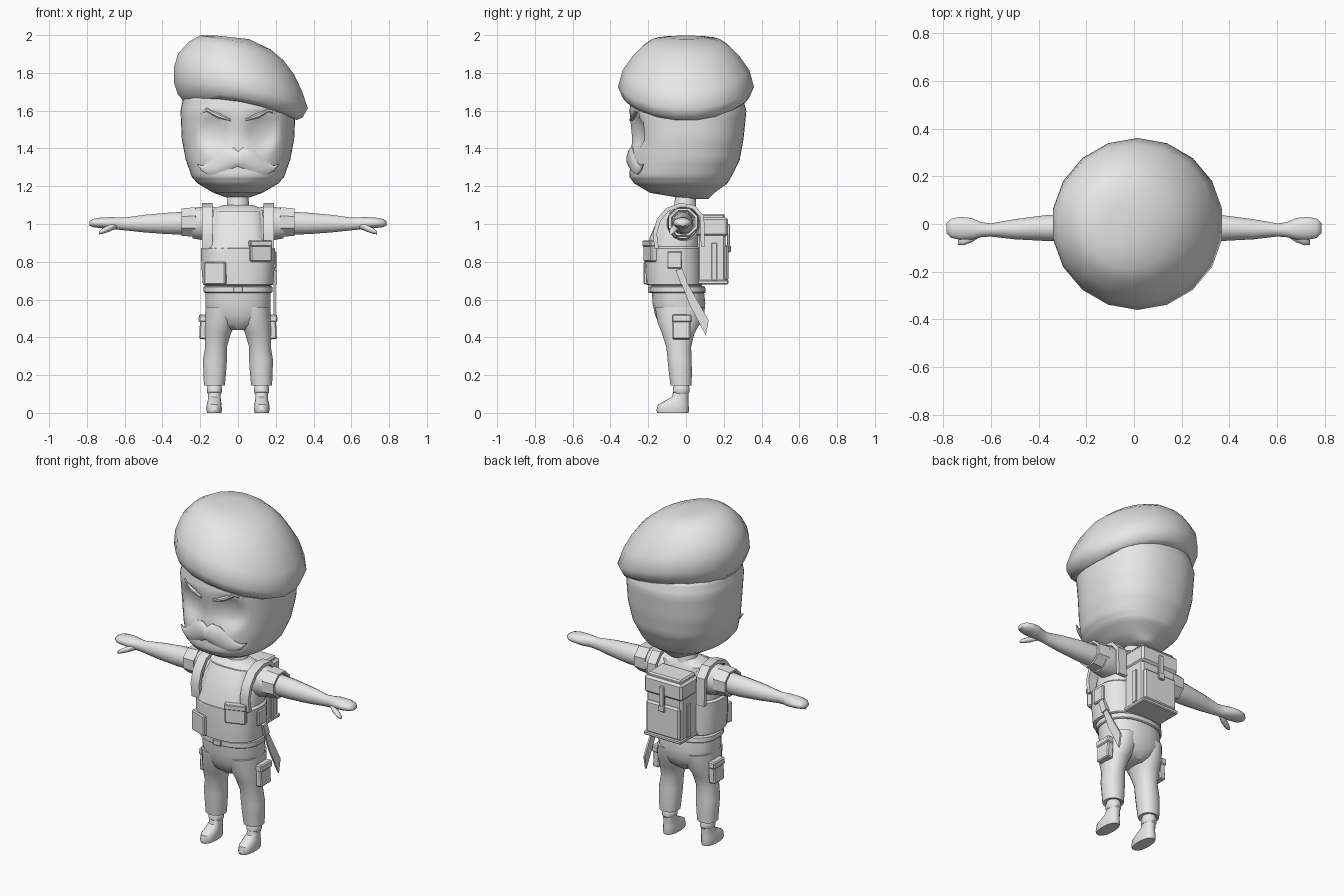
import bpy, bmesh, math
from mathutils import Matrix, Vector

GREY = bpy.data.materials.new("plain_grey")
GREY.diffuse_color = (0.8, 0.8, 0.8, 1)


def finish(bm, name, angle=35):
    bmesh.ops.recalc_face_normals(bm, faces=bm.faces)
    me = bpy.data.meshes.new(name)
    bm.to_mesh(me)
    bm.free()
    me.materials.append(GREY)
    me.shade_smooth()
    me.set_sharp_from_angle(angle=math.radians(angle))
    ob = bpy.data.objects.new(name, me)
    bpy.context.collection.objects.link(ob)
    return ob


def skin(name, rings, angle=35, shape=None):
    """Bridge rings of points and cap both ends."""
    bm = bmesh.new()
    rows = [[bm.verts.new(p) for p in r] for r in rings]
    n = len(rows[0])
    for a, b in zip(rows, rows[1:]):
        for i in range(n):
            j = (i + 1) % n
            bm.faces.new((a[i], a[j], b[j], b[i]))
    bm.faces.new(rows[0])
    bm.faces.new(rows[-1])
    if shape:
        for v in bm.verts:
            shape(v.co)
    return finish(bm, name, angle)


def loft(name, secs, axis="z", n=16, p=2.0, angle=35, sx=1, steps=1, shape=None):
    """Sections are (position, centre u, centre v, radius u, radius v)."""
    full = []
    for a, b in zip(secs, secs[1:]):
        full += [[x + (y - x) * k / steps for x, y in zip(a, b)] for k in range(steps)]
    full.append(secs[-1])
    rings = []
    for t, cu, cv, ru, rv in full:
        ring = []
        for i in range(n):
            w = 2 * math.pi * (i + 0.5) / n
            c, s = math.cos(w), math.sin(w)
            u = cu + ru * math.copysign(abs(c) ** (2 / p), c)
            v = cv + rv * math.copysign(abs(s) ** (2 / p), s)
            ring.append((u * sx, v, t) if axis == "z" else (t * sx, u, v))
        rings.append(ring)
    return skin(name, rings, angle, shape)


def fb(z, front, back, rx, cx=0):
    """Horizontal section from front and back y limits."""
    return (z, cx, (front + back) / 2, rx, (back - front) / 2)


def box(name, centre, size, bevel=0.008, turn=0, tilt=0):
    bm = bmesh.new()
    bmesh.ops.create_cube(bm, size=1)
    bmesh.ops.scale(bm, vec=size, verts=bm.verts)
    if bevel:
        bmesh.ops.bevel(bm, geom=bm.edges[:], offset=bevel, segments=1, affect="EDGES")
    m = Matrix.Translation(centre) @ Matrix.Rotation(turn, 4, "Z") @ Matrix.Rotation(tilt, 4, "Y")
    bmesh.ops.transform(bm, matrix=m, verts=bm.verts)
    return finish(bm, name, 25)


def ribbon(name, x, width, path, thick):
    """Flat band following a path of (y, z) points."""
    rings = []
    for i, (y, z) in enumerate(path):
        a, b = path[max(i - 1, 0)], path[min(i + 1, len(path) - 1)]
        d = Vector((b[0] - a[0], b[1] - a[1])).normalized()
        ny, nz = -d.y * thick / 2, d.x * thick / 2
        l, r = x - width / 2, x + width / 2
        rings.append([(l, y - ny, z - nz), (r, y - ny, z - nz), (r, y + ny, z + nz), (l, y + ny, z + nz)])
    return skin(name, rings, 30)


# Head with shallow eye sockets
def sockets(co):
    if co.y < -0.1:
        dx, dz = (abs(co.x) - 0.125) / 0.085, (co.z - 1.49) / 0.11
        co.y += 0.035 * max(0, 1 - (dx * dx + dz * dz) ** 1.5)


loft("head", [fb(1.133, 0, 0.12, 0.04), fb(1.165, -0.19, 0.15, 0.13), fb(1.215, -0.275, 0.22, 0.215),
              fb(1.25, -0.3, 0.24, 0.245), fb(1.34, -0.295, 0.285, 0.277), fb(1.45, -0.285, 0.305, 0.298),
              fb(1.6, -0.3, 0.32, 0.305), fb(1.67, -0.29, 0.3, 0.29), fb(1.72, -0.2, 0.2, 0.2)],
     n=56, p=2.3, angle=60, steps=4, shape=sockets)

# Moustache
half = [(0, 1.30, 1.385), (0.03, 1.285, 1.41), (0.08, 1.265, 1.40), (0.12, 1.257, 1.36),
        (0.16, 1.262, 1.325), (0.19, 1.278, 1.31), (0.215, 1.312, 1.317)]
cols = [(-x, a, b) for x, a, b in half[:0:-1]] + half
loft("moustache", [(x, -0.285 + 1.2 * x * x, (a + b) / 2, 0.032 - 0.12 * abs(x), (b - a) / 2)
                   for x, a, b in cols], axis="x", n=12)

# Eyebrows, slanting down to the middle
for s in (-1, 1):
    loft("eyebrow", [(0.04, -0.288, 1.55, 0.012, 0.008), (0.11, -0.28, 1.575, 0.014, 0.016),
                     (0.165, -0.255, 1.605, 0.014, 0.014), (0.205, -0.225, 1.58, 0.012, 0.005)],
         axis="x", n=8, sx=s)

# Beret: rings bent down towards one side
rings = []
for cx, rx, ry, a, b, c in [(0.01, 0.26, 0.26, 1.665, -0.162, -0.515), (0.01, 0.305, 0.31, 1.65, -0.162, -0.515),
                            (0.012, 0.335, 0.338, 1.675, -0.175, -0.44), (0.015, 0.36, 0.36, 1.73, -0.184, -0.364),
                            (0.0, 0.345, 0.335, 1.815, -0.187, -0.43), (-0.01, 0.312, 0.28, 1.89, -0.187, -0.488),
                            (-0.01, 0.255, 0.235, 1.935, -0.2, -0.35), (-0.015, 0.19, 0.19, 1.965, -0.2, -0.2),
                            (-0.03, 0.09, 0.09, 1.985, -0.11, 0)]:
    ring = []
    for i in range(18):
        w = 2 * math.pi * (i + 0.5) / 18
        x = cx + rx * math.cos(w)
        ring.append((x, ry * math.sin(w), min(2, a + b * x + c * x * x)))
    rings.append(ring)
skin("beret", rings, 60)

# Neck, shirt, vest and belt
loft("neck", [fb(1.04, -0.08, 0.07, 0.08), fb(1.09, -0.065, 0.055, 0.062), fb(1.17, -0.055, 0.055, 0.052)])
loft("shirt", [fb(0.64, -0.18, 0.085, 0.17), fb(0.85, -0.195, 0.075, 0.185), fb(0.93, -0.18, 0.075, 0.18),
               fb(1.01, -0.145, 0.075, 0.17), fb(1.07, -0.105, 0.065, 0.15), fb(1.1, -0.06, 0.04, 0.08)],
     n=28, p=2.5)
loft("vest", [fb(0.675, -0.2, 0.085, 0.178), fb(0.68, -0.212, 0.09, 0.187), fb(0.78, -0.215, 0.088, 0.195),
              fb(0.87, -0.21, 0.085, 0.197), fb(0.88, -0.195, 0.078, 0.185)], n=28, p=2.5)
loft("vest_chest", [fb(0.86, -0.21, -0.05, 0.165), fb(0.93, -0.192, -0.05, 0.135), fb(1.01, -0.157, -0.03, 0.13),
                    fb(1.07, -0.115, -0.02, 0.12)], n=24, p=2.5)
loft("belt", [fb(0.635, -0.185, 0.1, 0.178), fb(0.64, -0.192, 0.105, 0.183), fb(0.667, -0.192, 0.102, 0.183),
              fb(0.672, -0.18, 0.09, 0.175)], n=28, p=2.4)
box("belt_buckle", (0, -0.192, 0.653), (0.05, 0.02, 0.034), 0.004)

# Vest pouches
box("high_pouch", (0.117, -0.187, 0.855), (0.118, 0.04, 0.11), 0.006, 0.35)
box("low_pouch", (-0.117, -0.187, 0.74), (0.118, 0.04, 0.12), 0.006, -0.35)
box("high_pouch_flap", (0.118, -0.191, 0.897), (0.122, 0.042, 0.03), 0.004, 0.35)
box("side_pouch", (0.19, -0.06, 0.81), (0.03, 0.08, 0.09), 0.006)

# Trousers
loft("hips", [fb(0.44, -0.11, 0.04, 0.05), fb(0.47, -0.145, 0.075, 0.12), fb(0.52, -0.165, 0.097, 0.168),
              fb(0.58, -0.178, 0.103, 0.174), fb(0.65, -0.182, 0.095, 0.174)], n=28, p=2.3)
for s in (-1, 1):
    loft("trouser_leg", [fb(0.15, -0.07, 0.02, 0.048, 0.125), fb(0.145, -0.083, 0.03, 0.056, 0.125),
                         fb(0.22, -0.092, 0.032, 0.061, 0.123), fb(0.28, -0.098, 0.03, 0.064, 0.122),
                         fb(0.35, -0.105, 0.028, 0.058, 0.116), fb(0.42, -0.128, 0.045, 0.071, 0.108),
                         fb(0.48, -0.152, 0.08, 0.083, 0.094), fb(0.56, -0.165, 0.092, 0.085, 0.087)],
         n=20, p=2.2, sx=s)
    # Thigh pocket with flap
    box("thigh_pocket", (s * 0.183, -0.025, 0.45), (0.04, 0.095, 0.12), 0.006, tilt=-s * 0.05)
    box("thigh_pocket_flap", (s * 0.187, -0.023, 0.5), (0.042, 0.103, 0.04), 0.006, tilt=-s * 0.05)
    # Boot and sock
    loft("sock", [fb(0.1, -0.06, 0.012, 0.035, 0.125), fb(0.11, -0.071, 0.02, 0.041, 0.125),
                  fb(0.13, -0.071, 0.02, 0.041, 0.125), fb(0.155, -0.06, 0.012, 0.034, 0.125)], sx=s)
    loft("boot", [fb(0, -0.152, 0.013, 0.038, 0.126), fb(0.012, -0.157, 0.016, 0.041, 0.126),
                  fb(0.045, -0.148, 0.014, 0.04, 0.126), fb(0.062, -0.115, 0.013, 0.036, 0.125),
                  fb(0.085, -0.074, 0.013, 0.033, 0.125), fb(0.12, -0.066, 0.014, 0.034, 0.125)],
         n=18, p=2.3, sx=s)
    # Sleeve and rolled cuff
    loft("sleeve", [(0.07, -0.015, 1.01, 0.07, 0.07), (0.14, -0.015, 1.0, 0.088, 0.095),
                    (0.24, -0.015, 1.005, 0.08, 0.083)], axis="x", n=16, sx=s)
    loft("sleeve_cuff", [(0.222, -0.015, 1.008, 0.075, 0.075), (0.226, -0.015, 1.01, 0.088, 0.085),
                         (0.3, -0.015, 1.01, 0.083, 0.078), (0.3, -0.015, 1.01, 0.068, 0.066),
                         (0.285, -0.015, 1.01, 0.06, 0.06)], axis="x", n=8, sx=s, angle=30)
    # Arm with hand, then thumb
    loft("arm", [(0.26, -0.015, 1.005, 0.057, 0.062), (0.37, -0.017, 1.003, 0.055, 0.058),
                 (0.5, -0.022, 1.002, 0.043, 0.047), (0.6, -0.025, 1.0, 0.028, 0.034),
                 (0.64, -0.024, 1.003, 0.032, 0.033), (0.68, -0.02, 1.005, 0.046, 0.032),
                 (0.73, -0.018, 1.006, 0.049, 0.028), (0.765, -0.018, 1.005, 0.041, 0.023),
                 (0.785, -0.018, 1.003, 0.022, 0.013)], axis="x", n=16, sx=s, angle=60)
    loft("thumb", [(0.64, -0.035, 0.995, 0.016, 0.018), (0.68, -0.058, 0.978, 0.02, 0.018),
                   (0.715, -0.072, 0.963, 0.018, 0.015), (0.737, -0.078, 0.953, 0.01, 0.008)],
         axis="x", n=10, sx=s, angle=60)
    # Pack shoulder strap
    ribbon("shoulder_strap", s * 0.163, 0.055, [(-0.155, 0.87), (-0.165, 0.95), (-0.145, 1.02), (-0.1, 1.075),
                                                (-0.03, 1.1), (0.04, 1.09), (0.085, 1.04), (0.09, 0.88)], 0.022)

# Backpack
box("pack_body", (0, 0.135, 0.865), (0.235, 0.15, 0.35), 0.012)
box("pack_base", (0, 0.143, 0.692), (0.245, 0.165, 0.022), 0.005)
box("pack_pocket", (0, 0.2, 0.795), (0.22, 0.05, 0.19), 0.01)
box("pack_flap", (0, 0.14, 0.985), (0.25, 0.165, 0.1), 0.012)
box("pack_lid", (0, 0.135, 1.04), (0.22, 0.14, 0.025), 0.008)
box("pack_strap", (0, 0.226, 0.925), (0.03, 0.016, 0.15), 0.004)
box("pack_buckle", (0, 0.231, 0.87), (0.042, 0.012, 0.035), 0.003)
for s in (-1, 1):
    box("pack_side_strap", (s * 0.12, 0.15, 0.8), (0.012, 0.03, 0.2), 0.003)

# Machete hanging from the belt
blade = [(-0.03, 0.7), (0.0, 0.7), (0.12, 0.49), (0.105, 0.41), (0.02, 0.57)]
skin("machete_blade", [[(x, y, z) for y, z in blade] for x in (0.188, 0.198)], 20)
grip = [(-0.055, 0.755), (-0.02, 0.765), (0.008, 0.69), (-0.027, 0.68)]
skin("machete_grip", [[(x, y, z) for y, z in grip] for x in (0.18, 0.205)], 20)
